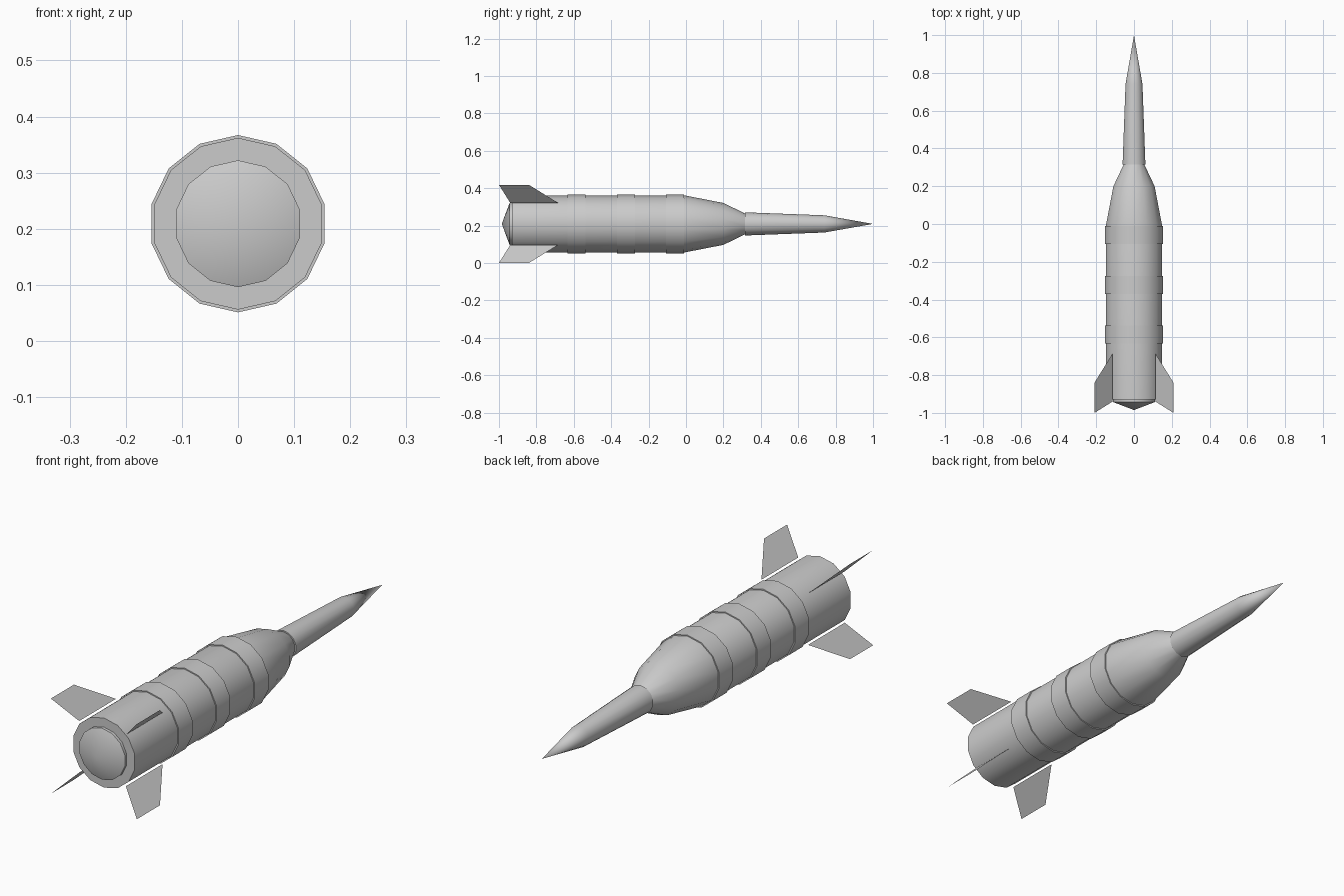
import bpy
import math

SIDES = 14
AXIS_Z = 0.209

if "Cube" in bpy.data.objects:
    bpy.data.objects.remove(bpy.data.objects["Cube"], do_unlink=True)

grey = bpy.data.materials.new("light grey")
grey.use_nodes = True
colour = (0.6, 0.6, 0.6, 1)
grey.diffuse_color = colour
grey.node_tree.nodes["Principled BSDF"].inputs["Base Color"].default_value = colour


def add_part(name, verts, faces, smooth=True):
    mesh = bpy.data.meshes.new(name)
    mesh.from_pydata(verts, [], faces)
    mesh.materials.append(grey)
    mesh.validate()
    obj = bpy.data.objects.new(name, mesh)
    obj.location.z = AXIS_Z
    bpy.context.collection.objects.link(obj)
    if smooth:
        bpy.ops.object.select_all(action="DESELECT")
        obj.select_set(True)
        bpy.context.view_layer.objects.active = obj
        bpy.ops.object.shade_smooth_by_angle(angle=math.radians(32))
    return obj


def lathe(name, profile):
    """Turn (y, radius) points about the long axis; radius 0 closes to a point."""
    verts, faces, rings = [], [], []
    for y, r in profile:
        count = SIDES if r else 1
        start = len(verts)
        rings.append([start + i % count for i in range(SIDES)])
        for i in range(count):
            a = math.tau * i / SIDES
            verts.append((r * math.sin(a), y, r * math.cos(a)))
    for a, b in zip(rings, rings[1:]):
        for i in range(SIDES):
            j = (i + 1) % SIDES
            face = dict.fromkeys((a[i], b[i], b[j], a[j]))
            faces.append(tuple(face))
    return add_part(name, verts, faces)


# Hull with flat rear plate and tapered shoulder
lathe("hull", [(-0.93, 0), (-0.93, 0.153), (-0.01, 0.153),
               (0.2, 0.112), (0.315, 0.056), (0.315, 0)])

# Raised bands around the hull
for i, y in enumerate((-0.585, -0.322, -0.058)):
    lathe(f"band_{i + 1}", [(y - 0.048, 0.15), (y - 0.048, 0.158),
                            (y + 0.048, 0.158), (y + 0.048, 0.15)])

# Nose spike
lathe("nose_spike", [(0.315, 0), (0.315, 0.062), (0.74, 0.046), (1, 0)])

# Rear cone on a short collar
lathe("tail_cone", [(-0.985, 0), (-0.943, 0.113), (-0.928, 0.113)])

# Four thin diagonal fins, given as (y, sideways offset)
fin = [(-0.94, 0.113), (-1, 0.209), (-0.84, 0.209), (-0.685, 0.113)]
for side, sx in (("left", 1), ("right", -1)):
    for level, sz in (("upper", 1), ("lower", -1)):
        add_part(f"{level}_{side}_fin",
                 [(sx * d, y, sz * d) for y, d in fin], [(0, 1, 2, 3)], False)
